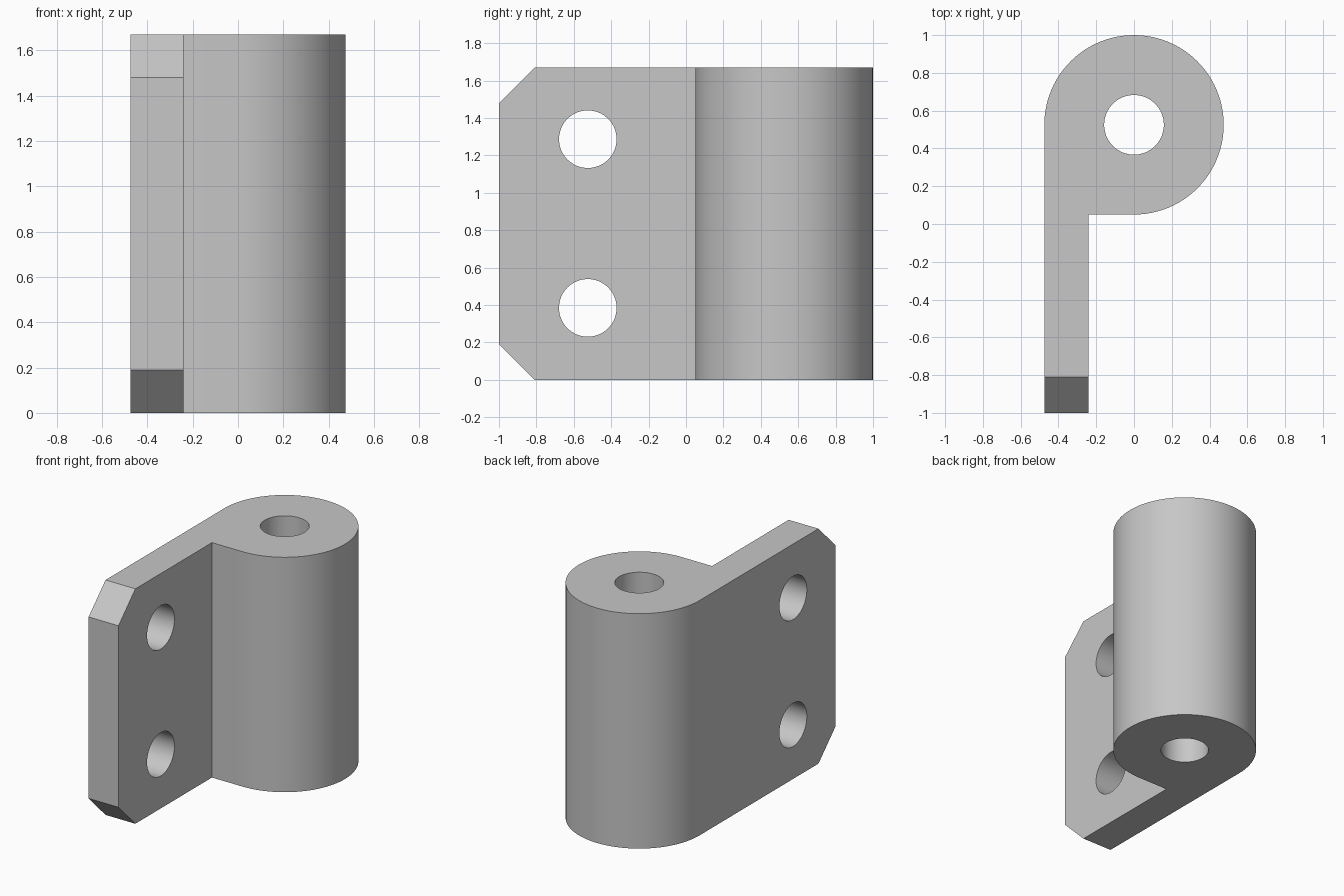
import bpy, bmesh, math
from mathutils import Matrix

cube = bpy.data.objects.get("Cube")
if cube:
    bpy.data.objects.remove(cube, do_unlink=True)

HEIGHT = 1.67
RADIUS = 0.475
BARREL_Y = 0.525
PLATE_INNER_X = -0.24
CHAMFER = 0.19
ARC_STEPS = 72

# Single grey finish
grey = bpy.data.materials.new("plain grey")
grey.use_nodes = True
colour = (0.57, 0.57, 0.57, 1)
grey.diffuse_color = colour
grey.node_tree.nodes["Principled BSDF"].inputs["Base Color"].default_value = colour


def make_object(name, bm):
    bmesh.ops.recalc_face_normals(bm, faces=bm.faces)
    mesh = bpy.data.meshes.new(name)
    bm.to_mesh(mesh)
    bm.free()
    mesh.materials.append(grey)
    obj = bpy.data.objects.new(name, mesh)
    bpy.context.collection.objects.link(obj)
    return obj


def hole_cutter(name, radius, depth, matrix):
    bm = bmesh.new()
    bmesh.ops.create_cone(bm, cap_ends=True, segments=64, radius1=radius,
                          radius2=radius, depth=depth, matrix=matrix)
    obj = make_object(name, bm)
    obj.hide_render = True
    return obj


# Hinge leaf: plate and barrel share one extruded outline
outline = [(-RADIUS, -1), (PLATE_INNER_X, -1), (PLATE_INNER_X, BARREL_Y - RADIUS)]
for i in range(ARC_STEPS + 1):
    a = math.radians(-90 + 270 * i / ARC_STEPS)
    outline.append((RADIUS * math.cos(a), BARREL_Y + RADIUS * math.sin(a)))

bm = bmesh.new()
base = bm.faces.new([bm.verts.new((x, y, 0)) for x, y in outline])
extruded = bmesh.ops.extrude_face_region(bm, geom=[base], use_keep_orig=True)
top_verts = [v for v in extruded["geom"] if isinstance(v, bmesh.types.BMVert)]
bmesh.ops.translate(bm, verts=top_verts, vec=(0, 0, HEIGHT))
bmesh.ops.recalc_face_normals(bm, faces=bm.faces)

# Chamfered corners at the free end of the plate
corners = [e for e in bm.edges
           if all(v.co.y < -0.99 for v in e.verts)
           and abs(e.verts[0].co.z - e.verts[1].co.z) < 0.01]
bmesh.ops.bevel(bm, geom=corners, offset=CHAMFER, offset_type='OFFSET',
                segments=1, affect='EDGES')
leaf = make_object("hinge_leaf", bm)

# Pin bore and two screw holes
cutters = [hole_cutter("pin_bore_cutter", 0.158, HEIGHT * 2,
                       Matrix.Translation((0, BARREL_Y, HEIGHT / 2)))]
for name, z in (("lower", 0.385), ("upper", 1.287)):
    place = Matrix.Translation((-0.36, -0.525, z)) @ Matrix.Rotation(math.pi / 2, 4, 'Y')
    cutters.append(hole_cutter(name + "_screw_hole_cutter", 0.154, 0.5, place))

bpy.ops.object.select_all(action='DESELECT')
bpy.context.view_layer.objects.active = leaf
leaf.select_set(True)
for cutter in cutters:
    cut = leaf.modifiers.new(cutter.name, 'BOOLEAN')
    cut.operation = 'DIFFERENCE'
    cut.solver = 'EXACT'
    cut.object = cutter
    bpy.ops.object.modifier_apply(modifier=cut.name)
    bpy.data.objects.remove(cutter, do_unlink=True)

bpy.ops.object.shade_smooth_by_angle(angle=math.radians(30))
